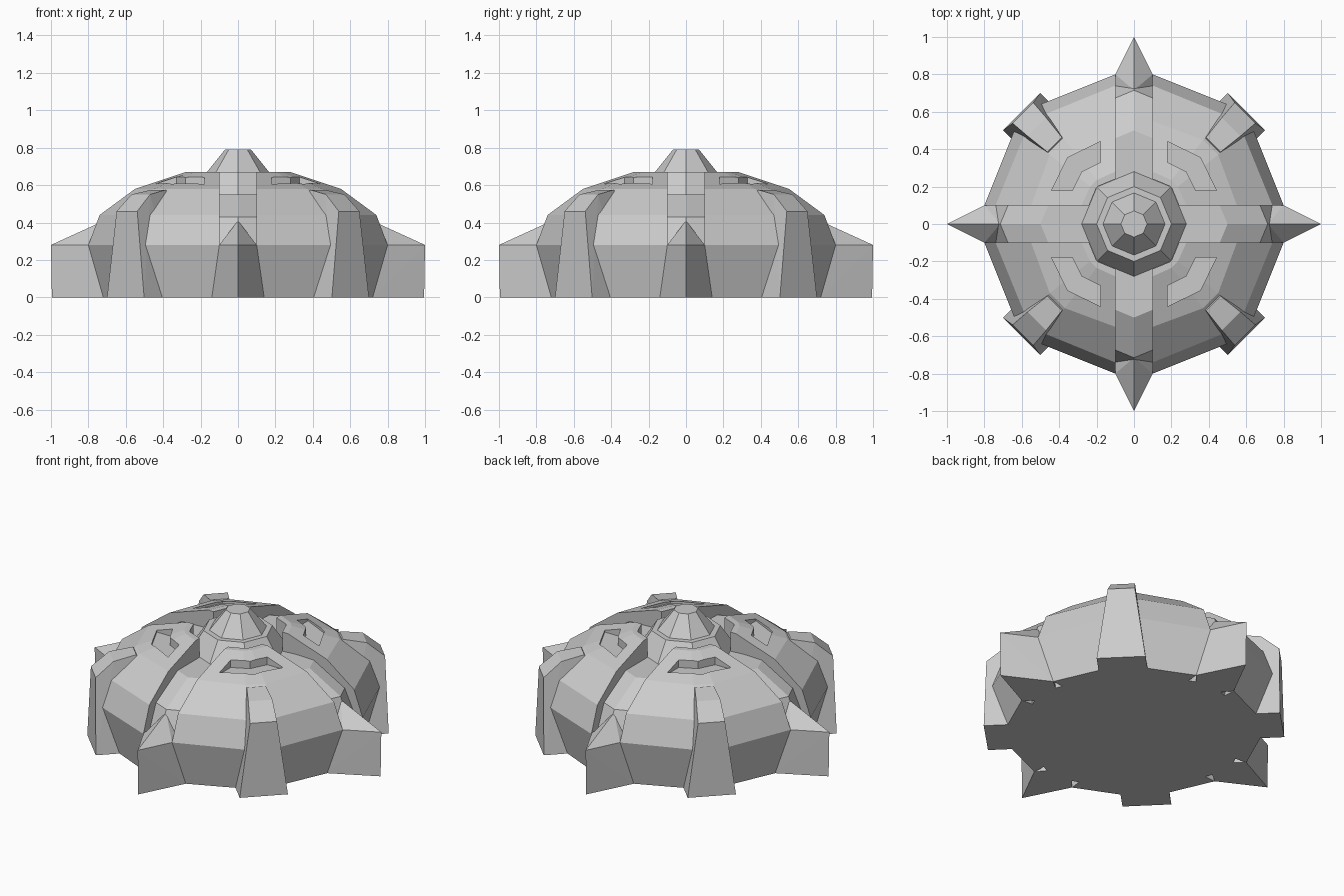
import bpy, bmesh, math
from mathutils import Matrix

cube = bpy.data.objects.get("Cube")
if cube:
    bpy.data.objects.remove(cube)

grey = bpy.data.materials.new("light_grey")
grey.use_nodes = True
colour = (0.6, 0.6, 0.6, 1)
grey.diffuse_color = colour
grey.node_tree.nodes["Principled BSDF"].inputs["Base Color"].default_value = colour


def finish(name, bm):
    bmesh.ops.recalc_face_normals(bm, faces=bm.faces)
    mesh = bpy.data.meshes.new(name)
    bm.to_mesh(mesh)
    bm.free()
    mesh.materials.append(grey)
    obj = bpy.data.objects.new(name, mesh)
    bpy.context.collection.objects.link(obj)
    return obj


def loft(name, rows, wrap_columns=False, wrap_rows=False):
    """Skin rows of points, then cap the open ends."""
    bm = bmesh.new()
    grid = [[bm.verts.new(p) for p in row] for row in rows]
    n, m = len(grid), len(grid[0])
    for i in range(n if wrap_rows else n - 1):
        for j in range(m if wrap_columns else m - 1):
            a, b = grid[i], grid[(i + 1) % n]
            k = (j + 1) % m
            bm.faces.new((a[j], a[k], b[k], b[j]))
    if wrap_columns:
        bm.faces.new(grid[0])
        bm.faces.new(grid[-1])
    else:
        bm.faces.new([row[0] for row in grid])
        bm.faces.new([row[-1] for row in grid])
    return finish(name, bm)


def hull(name, points, angle):
    bm = bmesh.new()
    for p in points:
        bm.verts.new(p)
    bmesh.ops.convex_hull(bm, input=bm.verts)
    bmesh.ops.dissolve_limit(bm, angle_limit=0.01, verts=bm.verts, edges=bm.edges)
    bm.transform(Matrix.Rotation(angle, 4, "Z"))
    return finish(name, bm)


# Eight-sided core with the crowning cone
profile = [(0.7, 0), (0.78, 0.28), (0.715, 0.43), (0.5, 0.55), (0.28, 0.55),
           (0.2, 0.67), (0.166, 0.67), (0.07, 0.79)]
loft("core_dome",
     [[(r * math.cos(k * math.pi / 4), r * math.sin(k * math.pi / 4), z)
       for k in range(8)] for r, z in profile], wrap_columns=True)


# Armour lobe: each row is symmetrical about the quadrant diagonal
def lobe_row(x1, y1, x2, y2, z):
    return [(x1, y1, z), (x2, y2, z), (y2, x2, z), (y1, x1, z)]


lobe = loft("armour_lobes", [
    lobe_row(0.14, 0.72, 0.41, 0.60, 0),
    lobe_row(0.10, 0.80, 0.50, 0.64, 0.28),
    lobe_row(0.10, 0.74, 0.48, 0.585, 0.44),
    lobe_row(0.10, 0.55, 0.37, 0.45, 0.58),
    lobe_row(0.10, 0.28, 0.20, 0.235, 0.67),
    lobe_row(0.10, 0.24, 0.19, 0.203, 0.67),
    lobe_row(0.10, 0.24, 0.19, 0.203, 0),
], wrap_rows=True)

# Chevron vent recess cut into every lobe
chevron = [(0.18, 0.44), (0.355, 0.355), (0.44, 0.18),
           (0.33, 0.18), (0.28, 0.28), (0.18, 0.33)]
cutter = loft("vent_cutter", [[(x, y, z) for x, y in chevron] for z in (0.595, 0.8)],
              wrap_columns=True)
cutter.hide_render = True
cutter.hide_viewport = True
cutter.display_type = "WIRE"
cut = lobe.modifiers.new("vent", "BOOLEAN")
cut.operation = "DIFFERENCE"
cut.solver = "EXACT"
cut.object = cutter
mirror = lobe.modifiers.new("quadrants", "MIRROR")
mirror.use_axis = (True, True, False)
mirror.use_mirror_merge = False

# Pointed prows on the four main axes, pointing along +x before turning
prow = [(1, 0, 0.28), (0.995, 0, 0), (0.715, 0, 0.41), (0.55, 0, 0)]
for s in (-1, 1):
    prow += [(0.8, s * 0.1, 0.28), (0.72, s * 0.14, 0), (0.7, s * 0.1, 0.28)]

# Tapered buttresses on the four diagonals
buttress = []
for s in (-1, 1):
    buttress += [(0.85, s * 0.14, 0), (0.84, s * 0.078, 0.46), (0.735, s * 0.07, 0.55),
                 (0.6, s * 0.055, 0.575), (0.6, s * 0.14, 0), (0.55, s * 0.05, 0.5)]

sides = ("left", "back", "right", "front")
corners = ("back_left", "back_right", "front_right", "front_left")
for k in range(4):
    hull(sides[k] + "_prow", prow, k * math.pi / 2)
    hull(corners[k] + "_buttress", buttress, k * math.pi / 2 + math.pi / 4)
